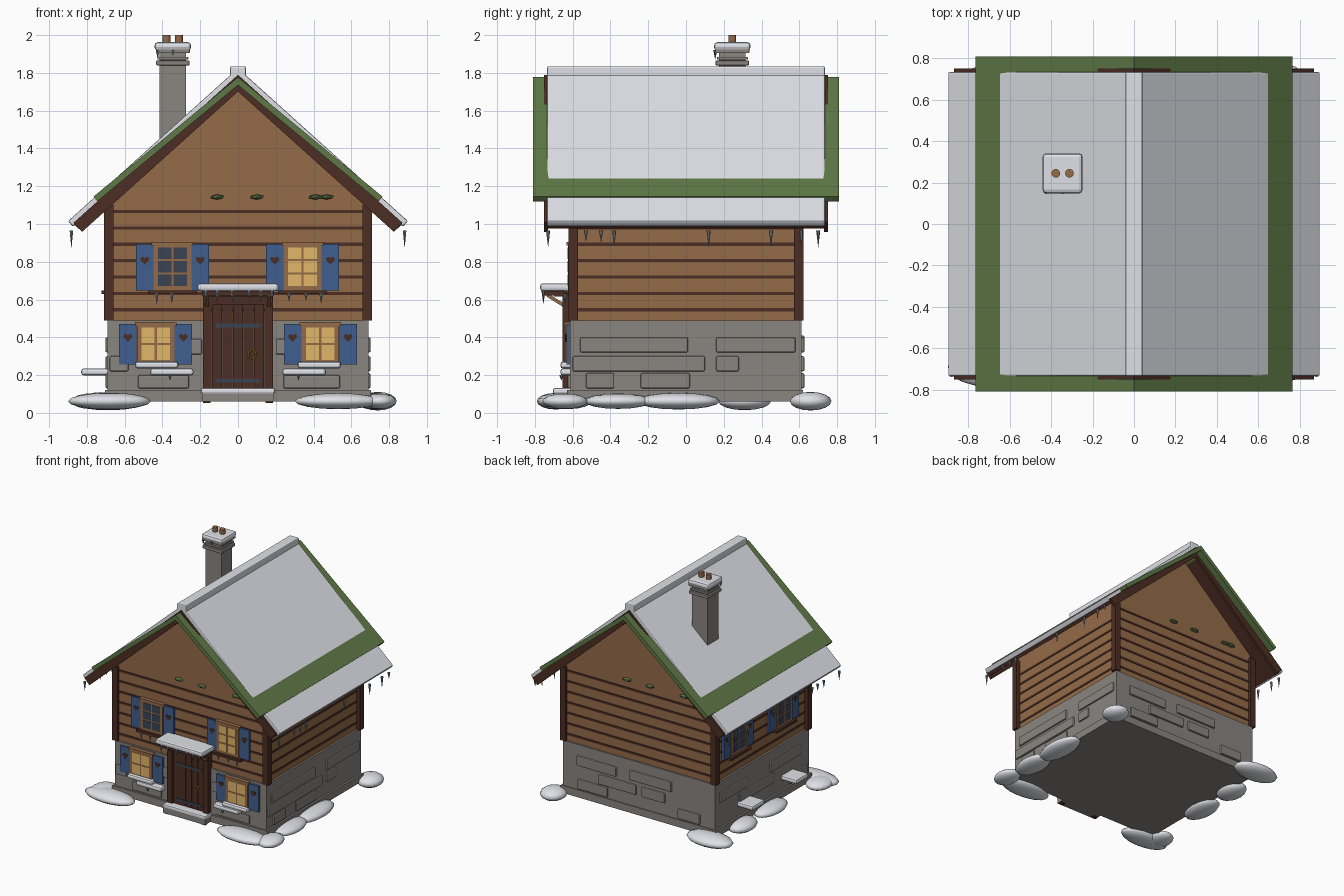
import bpy, bmesh, math, random
from mathutils import Matrix, Vector

if "Cube" in bpy.data.objects:
    bpy.data.objects.remove(bpy.data.objects["Cube"])

random.seed(4)


def material(name, rgb):
    m = bpy.data.materials.new(name)
    m.diffuse_color = [(c / 255 / 12.92 if c < 10 else ((c / 255 + .055) / 1.055) ** 2.4) for c in rgb] + [1]
    m.use_nodes = True
    m.node_tree.nodes["Principled BSDF"].inputs["Base Color"].default_value = m.diffuse_color
    return m


SNOW = material("snow", (228, 230, 236))
MOSS = material("moss_green", (95, 121, 70))
WOOD = material("warm_wood", (148, 107, 72))
DARK = material("dark_wood", (76, 45, 35))
STONE = material("stone", (138, 133, 128))
BLUE = material("shutter_blue", (64, 94, 142))
LIT = material("lit_glass", (226, 182, 105))
GLASS = material("dark_glass", (58, 68, 84))
ICE = material("ice", (120, 138, 148))
BRASS = material("brass", (160, 122, 58))


def finish(name, bm, mat, bevel=0, smooth=False):
    bmesh.ops.recalc_face_normals(bm, faces=bm.faces)
    me = bpy.data.meshes.new(name)
    bm.to_mesh(me)
    bm.free()
    ob = bpy.data.objects.new(name, me)
    bpy.context.collection.objects.link(ob)
    me.materials.append(mat)
    if bevel:
        b = ob.modifiers.new("soft_edges", "BEVEL")
        b.width, b.segments = bevel, 2
    if smooth:
        me.shade_smooth()
    return ob


def boxes(name, mat, items, bevel=0):
    """items are (x0, x1, y0, y1, z0, z1)"""
    bm = bmesh.new()
    for x0, x1, y0, y1, z0, z1 in items:
        m = Matrix.Translation(((x0 + x1) / 2, (y0 + y1) / 2, (z0 + z1) / 2))
        m = m @ Matrix.Diagonal((abs(x1 - x0), abs(y1 - y0), abs(z1 - z0), 1))
        bmesh.ops.create_cube(bm, size=1, matrix=m)
    return finish(name, bm, mat, bevel)


def prism(name, mat, pts, y0, y1, bevel=0):
    bm = bmesh.new()
    f = bm.faces.new([bm.verts.new((x, y0, z)) for x, z in pts])
    r = bmesh.ops.extrude_face_region(bm, geom=[f])
    bmesh.ops.translate(bm, vec=(0, y1 - y0, 0), verts=[v for v in r["geom"] if isinstance(v, bmesh.types.BMVert)])
    return finish(name, bm, mat, bevel)


def chevron(name, mat, top, slope, x1, thick, y0, y1, bevel=0):
    """gabled slab with square-cut eaves"""
    a = math.atan(slope)
    z1 = top - slope * x1
    xi, zi = x1 - thick * math.sin(a), z1 - thick * math.cos(a)
    pts = [(-x1, z1), (0, top), (x1, z1), (xi, zi), (0, top - thick / math.cos(a)), (-xi, zi)]
    return prism(name, mat, pts, y0, y1, bevel)


def wall(side, u0, u1, z0, z1, d0, d1):
    """box on a wall: u along it, d = distance of the faces from the centre"""
    return {"front": (u0, u1, -d1, -d0, z0, z1), "back": (u0, u1, d0, d1, z0, z1),
            "right": (d0, d1, u0, u1, z0, z1), "left": (-d1, -d0, u0, u1, z0, z1)}[side]


# stone base and timber walls
boxes("plinth", STONE, [(-.705, .705, -.63, .62, .06, .12)])
boxes("stone_walls", STONE, [(-.69, .69, -.615, .612, .08, .49)])
prism("timber_walls", WOOD, [(-.675, .48), (.675, .48), (.675, 1.13), (0, 1.735), (-.675, 1.13)], -.6, .6)
strips = []
for k in range(7):
    z = .546 + .0867 * k
    strips += [wall(s, -.67, .67, z - .008, z + .008, .59, .605) for s in ("front", "back")]
    if k < 6:
        strips += [wall(s, -.59, .59, z - .008, z + .008, .66, .68) for s in ("left", "right")]
boxes("log_grooves", DARK, strips)
boxes("corner_posts", DARK, [(sx * .66, sx * .71, sy * .572, sy * .622, .49, 1.1) for sx in (-1, 1) for sy in (-1, 1)])

# raised stones
bricks = [("right", -.56, .01, .32, .4), ("right", .16, .58, .32, .4), ("right", -.6, .1, .22, .3),
          ("right", .16, .28, .22, .3), ("right", -.53, -.38, .13, .21), ("right", -.24, .02, .13, .21),
          ("back", .2, .56, .32, .4), ("back", -.3, .08, .33, .41), ("back", .02, .36, .22, .3),
          ("back", -.24, -.03, .22, .3), ("back", -.56, -.36, .13, .21), ("back", .28, .55, .13, .21),
          ("left", .2, .55, .32, .4), ("left", -.5, -.1, .32, .4), ("left", -.15, .3, .22, .3),
          ("left", -.58, -.35, .13, .21), ("front", -.53, -.26, .13, .2), ("front", .24, .54, .13, .2),
          ("front", -.25, -.19, .31, .39), ("front", .2, .26, .31, .39), ("front", -.68, -.58, .22, .3)]
boxes("raised_stones", STONE, [wall(s, a, b, z0, z1, *((.6, .627) if s in ("front", "back") else (.68, .702)))
                               for s, a, b, z0, z1 in bricks], .008)

# roof layers
chevron("roof_deck", DARK, 1.785, .9, .87, .035, -.735, .735)
for n, s in (("front", -1), ("back", 1)):
    chevron(n + "_barge_board", DARK, 1.79, .9, .87, .066, s * .73, s * .752)
chevron("moss_layer", MOSS, 1.777, .826, .765, .032, -.81, .81)
chevron("roof_snow", SNOW, 1.825, .9, .9, .04, -.735, .735, .008)
boxes("ridge_snow", SNOW, [(-.042, .042, -.735, .735, 1.775, 1.835)], .008)

# chimney
cx, cy = -.345, .245


def square(r, z0, z1):
    return (cx - r, cx + r, cy - r, cy + r, z0, z1)


boxes("chimney_stack", STONE, [square(.071, 1.35, 1.92)])
boxes("chimney_collars", STONE, [square(.088, 1.84, 1.865), square(.082, 1.87, 1.885), square(.09, 1.905, 1.93)], .004)
boxes("chimney_snow", SNOW, [square(.097, 1.918, 1.963)], .018)
bm = bmesh.new()
for dx in (-.033, .033):
    bmesh.ops.create_cone(bm, segments=12, radius1=.021, radius2=.021, depth=.07, cap_ends=True,
                          matrix=Matrix.Translation((cx + dx, cy, 1.965)))
finish("chimney_pots", bm, WOOD)

# windows with shutters, hearts and boxes
frames, lit, dark, shutters, planters, hearts = [], [], [], [], [], []


def window(side, u, z0, z1, d, rows, panes, box):
    w, b, g = .1, .024, .012
    frames.append(wall(side, u - w, u + w, z0, z1, d - .02, d + .025))
    frames.append(wall(side, u - w - .01, u + w + .01, z1 - .015, z1 + .006, d - .02, d + .032))
    pw, ph = (2 * w - 2 * b - g) / 2, (z1 - z0 - 2 * b - (rows - 1) * g) / rows
    for i in range(2):
        for j in range(rows):
            a, c = u - w + b + i * (pw + g), z0 + b + j * (ph + g)
            panes.append(wall(side, a, a + pw, c, c + ph, d + .02, d + .028))
    for s in (-1, 1):
        m = u + s * (w + .047)
        shutters.append(wall(side, m - .046, m + .046, z0, z1 - .005, d - .02, d + .018))
        hearts.append((side, m, (z0 + z1) / 2 + .035, d + .018))
    if box:
        planters.append(wall(side, u - .13, u + .13, z0 - .018, z0 + .002, d - .02, d + .045))


window("front", -.347, .647, .9, .6, 3, dark, True)
window("front", .342, .647, .9, .6, 3, lit, True)
window("front", -.436, .255, .475, .615, 2, lit, False)
window("front", .436, .255, .475, .615, 2, lit, False)
window("left", .31, .647, .9, .678, 3, dark, True)
window("left", -.28, .647, .9, .678, 3, dark, True)
boxes("window_frames", WOOD, frames)
boxes("lit_panes", LIT, lit)
boxes("dark_panes", GLASS, dark)
boxes("shutters", BLUE, shutters)
boxes("window_boxes", DARK, planters)
bm = bmesh.new()
for side, u, z, d in hearts:
    ring = []
    for k in range(16):
        t = math.tau * k / 16
        a = u + .0015 * 16 * math.sin(t) ** 3
        c = z + .0015 * (13 * math.cos(t) - 5 * math.cos(2 * t) - 2 * math.cos(3 * t) - math.cos(4 * t))
        ring.append(Vector((a, -d, c)) if side == "front" else Vector((-d, a, c)))
    out = Vector((0, -.004, 0)) if side == "front" else Vector((-.004, 0, 0))
    v0, v1 = [bm.verts.new(p) for p in ring], [bm.verts.new(p + out) for p in ring]
    bm.faces.new(v1)
    for k in range(16):
        bm.faces.new((v0[k - 1], v0[k], v1[k], v1[k - 1]))
finish("shutter_hearts", bm, DARK)

# snow on sills and side ledges
sills = []
for s in (-1, 1):
    sills += [wall("front", s * .43 - .115, s * .43 + .115, .235, .272, .6, .665),
              wall("front", s * .35 - .115 - (.0 if s > 0 else 0), s * .35 + .115, .198, .236, .6, .665)]
sills += [wall("left", y - .08, y + .08, .198, .236, .68, .83) for y in (.24, -.33)]
boxes("sill_snow", SNOW, sills, .014)

# door, canopy and step
boxes("door_frame", DARK, [(-.185, -.14, -.655, -.6, .12, .61), (.14, .185, -.655, -.6, .12, .61),
                           (-.185, .185, -.655, -.6, .57, .62), (-.185, .185, -.7, -.6, .615, .645)])
boxes("door_planks", DARK, [(-.14 + .056 * i + .002, -.14 + .056 * (i + 1) - .002, -.64, -.6, .12, .58) for i in range(5)])
boxes("door_hinges", GLASS, [(-.12, .12, -.645, -.638, z - .01, z + .01) for z in (.463, .17)])
bpy.ops.mesh.primitive_torus_add(major_radius=.02, minor_radius=.005, major_segments=16, minor_segments=6,
                                 location=(.075, -.648, .31), rotation=(math.pi / 2, 0, 0))
bpy.context.object.name = "door_ring"
bpy.context.object.data.materials.append(BRASS)
boxes("canopy_board", DARK, [(-.19, .19, -.75, -.6, .622, .648)])
boxes("canopy_snow", SNOW, [(-.215, .215, -.772, -.6, .645, .686)], .014)
bm = bmesh.new()
for x in (-.165, .165):
    m = Matrix.Translation((x, -.68, .59)) @ Matrix.Rotation(math.radians(-32), 4, "X") @ Matrix.Diagonal((.022, .13, .018, 1))
    bmesh.ops.create_cube(bm, size=1, matrix=m)
finish("canopy_brackets", bm, WOOD)
boxes("door_step", STONE, [(-.19, .19, -.7, -.6, .06, .105)])
boxes("step_snow", SNOW, [(-.195, .195, -.705, -.6, .1, .132)], .01)
boxes("step_feet", DARK, [(s * .145, s * .185, -.69, -.66, .052, .062) for s in (-1, 1)])

# snow drifts around the base
bm = bmesh.new()
for x, y, rx, ry in [(.53, -.69, .23, .1), (.75, -.64, .09, .12), (-.68, -.69, .22, .1), (-.78, -.62, .1, .12),
                     (.72, -.36, .1, .18), (.72, -.04, .1, .22), (.74, .66, .1, .11), (-.68, .66, .2, .11),
                     (-.73, .31, .1, .14), (-.73, -.05, .1, .18)]:
    m = Matrix.Translation((x, y, .062)) @ Matrix.Diagonal((rx, ry, random.uniform(.04, .05), 1))
    bmesh.ops.create_uvsphere(bm, u_segments=16, v_segments=8, radius=1, matrix=m)
finish("snow_drifts", bm, SNOW, smooth=True)

# moss clumps on both gables
bm = bmesh.new()
for s in (-1, 1):
    for x in (-.11, .1, .41, .47):
        m = Matrix.Translation((-s * x, s * .61, 1.143)) @ Matrix.Diagonal((.04, .025, .014, 1))
        bmesh.ops.create_icosphere(bm, subdivisions=1, radius=1, matrix=m)
finish("moss_clumps", bm, MOSS)

# icicles under eaves, canopy and window boxes
tips = [(s * .882, y, .965, random.uniform(.05, .1)) for s in (-1, 1)
        for y in (-.73, -.53, -.45, -.38, .12, .45, .61, .7)]
tips += [(x, -.755, .65, random.uniform(.05, .09)) for x in (-.17, -.11, -.03, .06, .12, .18)]
tips += [(x, -.64, .632, random.uniform(.03, .06)) for x in (-.43, -.35, .27, .36, .44)]
tips += [(-.36, -.66, .2, .03), (.32, -.66, .2, .03), (cx - .08, cy - .09, 1.92, .05), (cx, cy - .09, 1.92, .03)]
bm = bmesh.new()
for x, y, z, h in tips:
    bmesh.ops.create_cone(bm, segments=6, radius1=0.0, radius2=.011, depth=h, cap_ends=True,
                          matrix=Matrix.Translation((x, y, z - h / 2)))
finish("icicles", bm, ICE)
